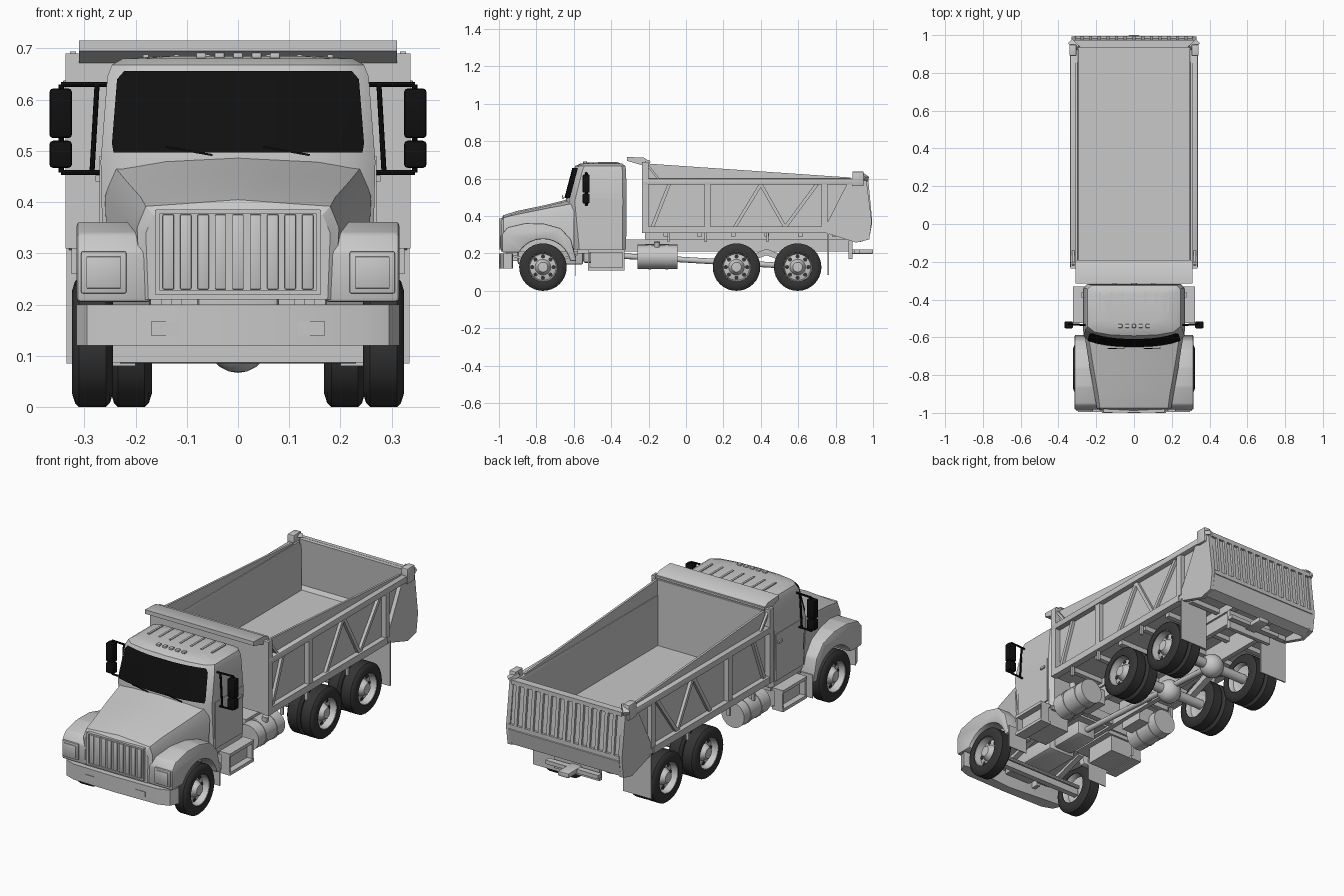
import bpy, bmesh, math
from mathutils import Vector, Matrix

if "Cube" in bpy.data.objects:
    bpy.data.objects.remove(bpy.data.objects["Cube"])


def material(name, v):
    m = bpy.data.materials.new(name)
    m.use_nodes = True
    m.diffuse_color = (v, v, v, 1)
    m.node_tree.nodes["Principled BSDF"].inputs["Base Color"].default_value = (v, v, v, 1)
    return m


GREY = material("light_grey_paint", 0.58)
TYRE = material("tyre_rubber", 0.035)
BLACK = material("black_glass_and_trim", 0.005)
parts = []


def finish(name, bm, mat=GREY, pair=False):
    """Turn a bmesh into an object, optionally with a mirrored twin."""
    bmesh.ops.remove_doubles(bm, verts=bm.verts, dist=1e-5)
    bmesh.ops.recalc_face_normals(bm, faces=bm.faces)
    for label in (("left_", "right_") if pair else ("",)):
        if label == "right_":
            bmesh.ops.scale(bm, vec=(-1, 1, 1), verts=bm.verts)
            bmesh.ops.reverse_faces(bm, faces=bm.faces)
        me = bpy.data.meshes.new(label + name)
        bm.to_mesh(me)
        me.materials.append(mat)
        ob = bpy.data.objects.new(label + name, me)
        bpy.context.collection.objects.link(ob)
        parts.append(ob)
    bm.free()


def soften(bm, r):
    if r:
        bmesh.ops.bevel(bm, geom=list(bm.edges), offset=r, segments=2, affect='EDGES', profile=0.5)


def box(name, x, y, z, mat=GREY, pair=False, r=0):
    bm = bmesh.new()
    lo, hi = Vector((x[0], y[0], z[0])), Vector((x[1], y[1], z[1]))
    bmesh.ops.create_cube(bm, size=1, matrix=Matrix.Translation((lo + hi) / 2) @ Matrix.Diagonal((*(hi - lo), 1)))
    soften(bm, r)
    finish(name, bm, mat, pair)


def beam(name, a, b, w, d, mat=GREY, pair=False, sides=4):
    """Square bar (w by d) or round bar (radius w) between two points."""
    a, b = Vector(a), Vector(b)
    v = b - a
    M = Matrix.Translation((a + b) / 2) @ v.to_track_quat('Z', 'Y').to_matrix().to_4x4()
    bm = bmesh.new()
    if sides == 4:
        bmesh.ops.create_cube(bm, size=1, matrix=M @ Matrix.Diagonal((w, d, v.length, 1)))
    else:
        bmesh.ops.create_cone(bm, cap_ends=True, segments=sides, radius1=w, radius2=w, depth=v.length, matrix=M)
    finish(name, bm, mat, pair)


def prism(name, pts, x, mat=GREY, pair=False, r=0):
    """Side profile of (y, z) points extruded across x."""
    bm = bmesh.new()
    f = bm.faces.new([bm.verts.new((x[0], *p)) for p in pts])
    res = bmesh.ops.extrude_face_region(bm, geom=[f])
    bmesh.ops.translate(bm, vec=(x[1] - x[0], 0, 0), verts=[g for g in res["geom"] if isinstance(g, bmesh.types.BMVert)])
    soften(bm, r)
    finish(name, bm, mat, pair)


def loft(name, rings, mat=GREY, closed=True):
    bm = bmesh.new()
    rows = [[bm.verts.new(p) for p in ring] for ring in rings]
    n = len(rows[0])
    for r0, r1 in zip(rows, rows[1:]):
        for i in range(n if closed else n - 1):
            j = (i + 1) % n
            bm.faces.new((r0[i], r0[j], r1[j], r1[i]))
    if closed:
        bm.faces.new(rows[0])
        bm.faces.new(rows[-1])
    finish(name, bm, mat)


def lathe(name, profile, centre, mat, pair=True, steps=32):
    """Spin (x offset, radius) points about a sideways axle."""
    bm = bmesh.new()
    vs = [bm.verts.new((centre[0] + o, centre[1], centre[2] + rad)) for o, rad in profile]
    es = [bm.edges.new(e) for e in zip(vs, vs[1:])]
    bmesh.ops.spin(bm, geom=vs + es, cent=centre, axis=(1, 0, 0), angle=math.tau, steps=steps)
    finish(name, bm, mat, pair)


# Cab: stacked rounded outlines with a bowed front
def cab_front(z):
    return -0.60 - 0.045 * min(1, (0.66 - z) / 0.17) if z < 0.66 else -0.60


def cab_outline(z, hw, yf, yb):
    half = [(hw * .5, yf + .005), (hw * .85, yf + .02), (hw, yf + .05), (hw, yb - .02), (hw - .02, yb)]
    return [(0, yf, z)] + [(x, y, z) for x, y in half] + [(-x, y, z) for x, y in reversed(half)]


loft("cab", [cab_outline(z, hw, yf, yb) for z, hw, yf, yb in (
    (.22, .262, -.62, -.32), (.48, .268, cab_front(.49), -.318), (.645, .255, -.604, -.32),
    (.668, .246, -.592, -.325), (.68, .225, -.565, -.34), (.685, .15, -.53, -.37))])

# Windscreen follows the bowed cab front
screen = []
for z, hw in ((.497, .243), (.515, .246), (.64, .236), (.656, .222)):
    screen.append([(t * hw, cab_front(z) - .007 + .02 * max(0, abs(t) - .3) + .016 * t ** 4, z)
                   for t in [i / 5 for i in range(-5, 6)]])
loft("windscreen", screen, BLACK, closed=False)
for x in (-.14, .05):
    beam("wiper", (x, -.66, .508), (x + .09, -.657, .492), .004, .004, BLACK)

# Doors, roof ribs and marker lamps
prism("door", [(-.57, .25), (-.345, .25), (-.345, .49), (-.57, .49)], (.262, .270), pair=True)
box("door_handle", (.268, .278), (-.39, -.36), (.44, .452), pair=True)
for i in range(7):
    box("roof_rib", ((i - 3) * .06 - .005, (i - 3) * .06 + .005), (-.47, -.36), (.675, .688))
for i in range(5):
    box("roof_marker", ((i - 2) * .036 - .01, (i - 2) * .036 + .01), (-.55, -.53), (.68, .692), r=.003)


# Hood: cross sections from nose to cowl
def hood_section(y, x0, x1, z1, x2, z2, top, base=.21):
    half = [(x0, base), (x1, z1), (x2, z2), (x2 * .6, top - .008)]
    return [(x, y, z) for x, z in half] + [(0, y, top)] + [(-x, y, z) for x, z in reversed(half)]


loft("hood", [hood_section(*s) for s in (
    (-.988, .175, .18, .34, .165, .375, .385), (-.975, .19, .197, .35, .18, .392, .405),
    (-.90, .20, .21, .36, .19, .41, .428), (-.76, .225, .235, .38, .215, .438, .457),
    (-.60, .25, .26, .41, .24, .468, .497))])

# Grille with frame and upright bars
box("grille_panel", (-.155, .155), (-.991, -.98), (.225, .38))
box("grille_side", (.152, .162), (-.999, -.98), (.22, .385), pair=True)
for z in (.22, .378):
    box("grille_rail", (-.16, .16), (-.999, -.98), (z, z + .008))
for i in range(9):
    x = (i - 4) * .034
    box("grille_bar", (x - .011, x + .011), (-.998, -.985), (.23, .376), r=.002)

# Front fenders with wheel arches
FRONT_Y, AXLE_Z = -.765, .127
arch = [(FRONT_Y + .15 * math.cos(math.radians(a)), AXLE_Z + .15 * math.sin(math.radians(a))) for a in range(12, 150, 12)]
prism("fender", [(-.983, .205), (-.983, .305), (-.955, .34), (-.86, .362), (-.76, .36), (-.67, .335), (-.615, .275),
                 (-.585, .16)] + arch + [(-.888, .205)], (.17, .315), pair=True, r=.008)
box("fender_flap", (.2, .31), (-.592, -.587), (.08, .2), pair=True)
box("headlight_frame", (.218, .306), (-.991, -.975), (.222, .304), pair=True, r=.003)
box("headlight", (.228, .296), (-.995, -.985), (.232, .294), pair=True, r=.002)

# Front bumper with swept-back ends
half_bumper = [(.0, -1.0), (.24, -.995), (.295, -.975), (.315, -.93), (.29, -.925), (.0, -.95)]
bumper = half_bumper + [(-x, y) for x, y in reversed(half_bumper[1:-1])]
loft("front_bumper", [[(x, y, z) for x, y in bumper] for z in (.12, .2)])
box("bumper_lamp", (.115, .17), (-1.0, -.99), (.14, .167), pair=True)
box("bumper_bracket", (.13, .15), (-.96, -.9), (.16, .25), pair=True)

# Mirrors
for name, z in (("mirror", (.525, .622)), ("lower_mirror", (.467, .52))):
    box(name, (.324, .368), (-.553, -.515), z, BLACK, True, r=.007)
for z in (.458, .63):
    beam("mirror_arm", (.255, -.535, z), (.345, -.53, z), .005, 0, BLACK, True, sides=8)
beam("mirror_post", (.345, -.53, .458), (.345, -.53, .63), .005, 0, BLACK, True, sides=8)
beam("mirror_brace", (.285, -.535, .458), (.275, -.535, .63), .005, 0, BLACK, True, sides=8)


# Wheels: single in front, doubles behind
def wheel(name, x, y, outer):
    c = (x, y, AXLE_Z)
    lathe(name + "_tyre", [(-.038, .078), (-.04, .1), (-.034, .119), (-.026, .127), (.026, .127),
                           (.034, .119), (.04, .1), (.038, .078), (.0, .072), (-.038, .078)], c, TYRE)
    d = 0.0 if outer else -.01
    lathe(name + "_rim", [(.037, .082), (.034, .076), (d, .07), (d + .006, .042), (d + .018, .036),
                          (d + .034, .026), (d + .036, .0)], c, GREY)
    lathe(name + "_rim_back", [(-.037, .08), (-.03, .074), (-.005, .07), (-.005, .0)], c, GREY)
    for i in range(8 if outer else 0):
        a = math.tau * i / 8
        p = Vector((x + .001, y + .057 * math.cos(a), AXLE_Z + .057 * math.sin(a)))
        beam(name + "_hand_hole", p, p + Vector((.004, 0, 0)), .011, 0, TYRE, True, sides=10)


wheel("front_wheel", .284, FRONT_Y, True)
REAR = (.27, .597)
for n, y in zip(("forward_rear", "aft_rear"), REAR):
    wheel(n + "_outer", .284, y, True)
    wheel(n + "_inner", .208, y, False)

# Axles, differentials, springs and drive shaft
beam("front_axle", (-.27, FRONT_Y, .105), (.27, FRONT_Y, .105), .03, .035)
beam("tie_rod", (-.23, -.70, .095), (.23, -.70, .095), .01, 0, sides=10)
for y in REAR:
    beam("rear_axle", (-.28, y, AXLE_Z), (.28, y, AXLE_Z), .025, 0, sides=14)
    bm = bmesh.new()
    bmesh.ops.create_uvsphere(bm, u_segments=16, v_segments=10, radius=.06, matrix=Matrix.Translation((0, y, AXLE_Z)))
    finish("differential", bm)
prism("rear_spring", [(.27, .13), (.27, .16), (.43, .225), (.6, .16), (.6, .13), (.43, .19)], (.115, .15), pair=True)
prism("front_spring", [(-.95, .19), (-.765, .13), (-.58, .19), (-.58, .2), (-.765, .15), (-.95, .2)], (.13, .16), pair=True)
beam("drive_shaft", (0, -.4, .19), (0, .597, .13), .015, 0, sides=12)

# Frame, engine and gearbox
box("frame_rail", (.09, .115), (-.92, .88), (.21, .275), pair=True)
for y in (-.9, -.3, .0, .43, .86):
    box("cross_member", (-.1, .1), (y, y + .03), (.215, .265))
box("engine", (-.08, .08), (-.9, -.55), (.14, .3), r=.012)
box("gearbox", (-.055, .055), (-.55, -.36), (.15, .27), r=.012)
box("cab_floor_skirt", (.11, .25), (-.58, -.33), (.2, .23), pair=True)
box("hitch_plate", (-.13, .13), (.87, .89), (.17, .27))
box("drawbar", (-.03, .03), (.87, 1.0), (.198, .222), r=.004)
box("rear_tail_bar", (-.15, .15), (.9, .93), (.2, .22))

# Steps and fuel tanks
prism("step_box", [(-.51, .115), (-.34, .115), (-.34, .22), (-.51, .22)], (.14, .29), pair=True)
for z in (.11, .205):
    box("step_tread", (.26, .322), (-.525, -.33), (z, z + .016), pair=True)
for y in (-.525, -.34):
    box("step_side", (.27, .318), (y, y + .01), (.115, .21), pair=True)
beam("fuel_tank", (.235, -.26, .182), (.235, -.045, .182), .065, 0, pair=True, sides=24)
for y in (-.2, -.11):
    beam("tank_strap", (.235, y, .182), (.235, y + .014, .182), .068, 0, pair=True, sides=24)
beam("fuel_cap", (.26, -.155, .23), (.267, -.155, .262), .016, 0, pair=True, sides=12)
box("tank_bracket", (.11, .2), (-.22, -.09), (.17, .25), pair=True)

# Dump body shell
box("body_floor", (-.31, .31), (-.22, .95), (.315, .34))
box("body_front_wall", (-.31, .31), (-.235, -.195), (.315, .70))
box("body_side_wall", (.297, .31), (-.22, .94), (.315, .58), pair=True)
box("body_top_rail", (.295, .338), (-.23, .93), (.568, .60), pair=True, r=.004)
box("body_sill", (.30, .336), (-.23, .74), (.31, .345), pair=True)
prism("side_board", [(-.2, .6), (-.2, .68), (.88, .606), (.88, .6)], (.299, .31), pair=True)
prism("cab_guard", [(-.315, .695), (-.315, .716), (-.225, .712), (-.19, .69), (-.2, .66), (-.235, .672)], (-.31, .31))
box("guard_post", (.305, .337), (-.235, -.2), (.31, .69), pair=True)
beam("guard_brace", (.322, -.22, .69), (.322, -.14, .59), .012, .012, pair=True)

# Body side bracing
for y in (.1, .725):
    box("body_side_post", (.305, .334), (y, y + .032), (.34, .575), pair=True)
zigzag = [(.26, .34), (.40, .57), (.53, .34), (.70, .57)]
for a, b in [((-.18, .34), (-.09, .57)), ((-.09, .57), (.1, .34))][:1] + list(zip(zigzag, zigzag[1:])):
    beam("body_diagonal", (.316, *a), (.316, *b), .018, .018, pair=True)

# Hoist subframe under the body
box("subframe_rail", (.09, .125), (-.22, .93), (.275, .316), pair=True)
for i in range(6):
    y = -.12 + i * .18
    box("body_bearer", (-.3, .3), (y, y + .025), (.29, .316))
for y in (-.1, .1, .43):
    box("sill_hanger", (.31, .325), (y, y + .012), (.26, .315), pair=True)

# Tailgate, corner posts and ribs
prism("tailgate", [(.935, .605), (.96, .605), (.985, .37), (.995, .36), (.98, .28), (.93, .26), (.93, .32), (.955, .36)], (-.315, .315))
prism("body_rear_gusset", [(.73, .315), (.87, .59), (.965, .59), (.993, .37), (.98, .275), (.91, .258)], (.308, .33), pair=True)
box("tailgate_post", (.305, .342), (.89, .95), (.56, .638), pair=True, r=.004)
beam("tailgate_hinge", (.30, .93, .625), (.335, .965, .60), .03, .02, pair=True)
for z, y in ((.595, .965), (.375, .985)):
    beam("tailgate_rail", (-.315, y, z), (.315, y, z), .02, .022)
for i in range(13):
    x = (i - 6) * .046
    beam("tailgate_rib", (x, .968, .59), (x, .988, .38), .017, .014)

# Rear mud flaps
box("rear_mud_flap", (.175, .335), (.757, .764), (.085, .315), pair=True)

# Smooth shading with sharp edges kept
bpy.ops.object.select_all(action='DESELECT')
for ob in parts:
    ob.select_set(True)
bpy.context.view_layer.objects.active = parts[0]
bpy.ops.object.shade_smooth_by_angle(angle=math.radians(32))
